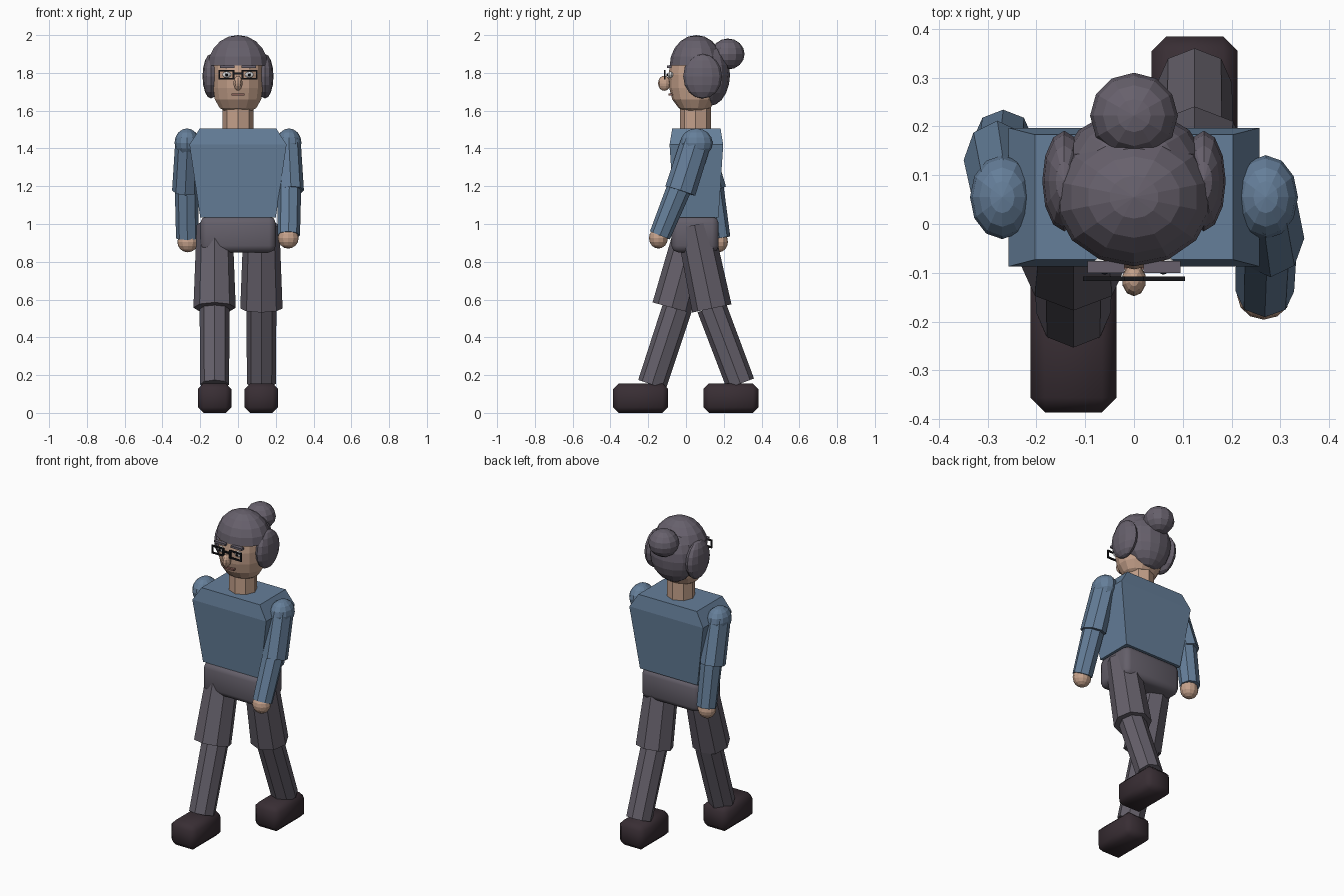
import bpy, bmesh, math
from mathutils import Vector

if "Cube" in bpy.data.objects:
    bpy.data.objects.remove(bpy.data.objects["Cube"])


def material(name, rgb):
    m = bpy.data.materials.new(name)
    m.diffuse_color = (*rgb, 1)
    m.use_nodes = True
    m.node_tree.nodes["Principled BSDF"].inputs["Base Color"].default_value = m.diffuse_color
    return m


HAIR = material("grey hair", (0.135, 0.118, 0.150))
SKIN = material("skin", (0.56, 0.36, 0.26))
SHIRT = material("blue shirt", (0.130, 0.210, 0.320))
TROUSER = material("grey trousers", (0.128, 0.115, 0.143))
SHOE = material("dark shoes", (0.040, 0.027, 0.034))
BLACK = material("black frames", (0.008, 0.008, 0.010))
WHITE = material("eye white", (0.75, 0.75, 0.75))
LIP = material("lips", (0.25, 0.12, 0.10))


def finish(name, bm, mat):
    bmesh.ops.recalc_face_normals(bm, faces=bm.faces[:])
    me = bpy.data.meshes.new(name)
    bm.to_mesh(me)
    bm.free()
    me.materials.append(mat)
    ob = bpy.data.objects.new(name, me)
    bpy.context.collection.objects.link(ob)
    return ob


def loft(name, rings, mat):
    bm = bmesh.new()
    vs = [[bm.verts.new(p) for p in r] for r in rings]
    n = len(vs[0])
    for a, b in zip(vs, vs[1:]):
        for i in range(n):
            j = (i + 1) % n
            bm.faces.new((a[i], a[j], b[j], b[i]))
    bm.faces.new(vs[0])
    bm.faces.new(vs[-1])
    return finish(name, bm, mat)


def limb(name, p, q, r_top, r_bot, mat, n=8):
    """Tapered prism from p to q, with (side, depth) radii at each end."""
    p, q = Vector(p), Vector(q)
    d = (q - p).normalized()
    u = (Vector((1, 0, 0)) - d * d.x).normalized()
    v = d.cross(u)
    angles = [2 * math.pi * i / n for i in range(n)]
    rings = [[c + u * r[0] * math.cos(a) + v * r[1] * math.sin(a) for a in angles]
             for c, r in ((p, r_top), (q, r_bot))]
    return loft(name, rings, mat)


def ball(name, loc, size, mat, seg=12, rings=8, half=False):
    bm = bmesh.new()
    bmesh.ops.create_uvsphere(bm, u_segments=seg, v_segments=rings, radius=1)
    if half:
        cut = bmesh.ops.bisect_plane(bm, geom=bm.verts[:] + bm.edges[:] + bm.faces[:],
                                     plane_co=(0, 0, 0.02), plane_no=(0, 0, 1), clear_inner=True)
        bmesh.ops.holes_fill(bm, edges=[e for e in bm.edges if e.is_boundary], sides=0)
    bmesh.ops.scale(bm, vec=size, verts=bm.verts)
    bmesh.ops.translate(bm, vec=loc, verts=bm.verts)
    return finish(name, bm, mat)


def box(name, loc, size, mat, bevel=0, seg=1):
    bm = bmesh.new()
    bmesh.ops.create_cube(bm, size=1)
    bmesh.ops.scale(bm, vec=size, verts=bm.verts)
    bmesh.ops.translate(bm, vec=loc, verts=bm.verts)
    ob = finish(name, bm, mat)
    if bevel:
        ob.data.shade_smooth()
        mod = ob.modifiers.new("soft edges", 'BEVEL')
        mod.width, mod.segments = bevel, seg
    return ob


# Torso: tapered shirt with sloped shoulders
MID = 0.055
torso = [(1.035, 0.20, 0.117), (1.42, 0.257, 0.142), (1.505, 0.203, 0.128)]
loft("torso", [[(sx * w, MID + sy * d, z) for sx, sy in ((-1, -1), (1, -1), (1, 1), (-1, 1))]
               for z, w, d in torso], SHIRT)
box("pelvis", (0, 0.048, 0.945), (0.40, 0.25, 0.19), TROUSER, 0.035, 2)

# Legs: (side, hip, knee under thigh, top of shin, ankle, shoe centre)
for side, label, knee, shin, ankle, shoe_y in (
        (-1, "front", (-0.075, 0.557), (-0.045, 0.56), (-0.18, 0.15), -0.24),
        (1, "rear", (0.137, 0.553), (0.135, 0.56), (0.288, 0.155), 0.238)):
    x = 0.124 * side
    limb(label + "_thigh", (x, 0.045, 0.995), (x, *knee), (0.095, 0.098), (0.112, 0.106), TROUSER)
    limb(label + "_shin", (x, *shin), (x, *ankle), (0.079, 0.079), (0.077, 0.077), TROUSER)
    box(label + "_shoe", (x, shoe_y, 0.078), (0.177, 0.292, 0.156), SHOE, 0.03)

# Arms swinging opposite to the legs
for side, label, elbow, wrist, hand in (
        (1, "forward", (-0.03, 1.175), (-0.138, 0.94), (-0.146, 0.925)),
        (-1, "back", (0.132, 1.175), (0.178, 0.925), (0.172, 0.905))):
    ball(label + "_shoulder", (0.27 * side, MID, 1.43), (0.066, 0.086, 0.076), SHIRT)
    limb(label + "_upper_arm", (0.268 * side, MID, 1.44), (0.28 * side, *elbow),
         (0.064, 0.08), (0.069, 0.083), SHIRT)
    limb(label + "_forearm", (0.272 * side, elbow[0], elbow[1] + 0.03), (0.268 * side, *wrist),
         (0.063, 0.066), (0.06, 0.057), SHIRT)
    ball(label + "_hand", (0.266 * side, *hand), (0.055, 0.05, 0.055), SKIN)

# Neck and faceted head
limb("neck", (0, 0.05, 1.66), (0, 0.05, 1.49), (0.082, 0.082), (0.082, 0.082), SKIN)
head = [(1.590, 0.060, 0.045), (1.615, 0.100, 0.085), (1.66, 0.126, 0.118),
        (1.72, 0.135, 0.134), (1.79, 0.137, 0.138), (1.85, 0.133, 0.128), (1.92, 0.10, 0.09)]
loft("head", [[(w * math.cos(a), 0.045 + d * math.sin(a), z)
               for a in [math.pi * (i + 0.5) / 7 for i in range(14)]]
              for z, w, d in head], SKIN)

# Hair: cap, back, side puffs and bun
ball("hair_cap", (0, 0.055, 1.835), (0.163, 0.142, 0.165), HAIR, 14, 10, True)
ball("hair_back", (0, 0.125, 1.79), (0.145, 0.108, 0.165), HAIR, 14, 10)
ball("hair_bun", (0, 0.222, 1.90), (0.09, 0.088, 0.082), HAIR)
for s in (-1, 1):
    ball("side_hair", (0.143 * s, 0.088, 1.782), (0.045, 0.103, 0.118), HAIR)
    # Eyes and brows
    ball("eye", (0.06 * s, -0.082, 1.79), (0.024, 0.016, 0.017), WHITE, 10, 6)
    ball("pupil", (0.06 * s, -0.097, 1.79), (0.008, 0.007, 0.008), BLACK, 8, 6)
    box("eyebrow", (0.057 * s, -0.088, 1.832), (0.076, 0.024, 0.013), HAIR)
    # Glasses rims
    for z in (1.769, 1.812):
        box("rim_bar", (0.062 * s, -0.112, z), (0.085, 0.009, 0.009), BLACK)
    for x in (0.024, 0.100):
        box("rim_post", (x * s, -0.112, 1.7905), (0.009, 0.009, 0.045), BLACK)
box("glasses_bridge", (0, -0.112, 1.797), (0.044, 0.009, 0.009), BLACK)

# Nose and mouth
ball("nose", (0, -0.115, 1.745), (0.025, 0.033, 0.04), SKIN, 10, 8)
box("mouth", (0, -0.082, 1.685), (0.068, 0.022, 0.011), LIP)
